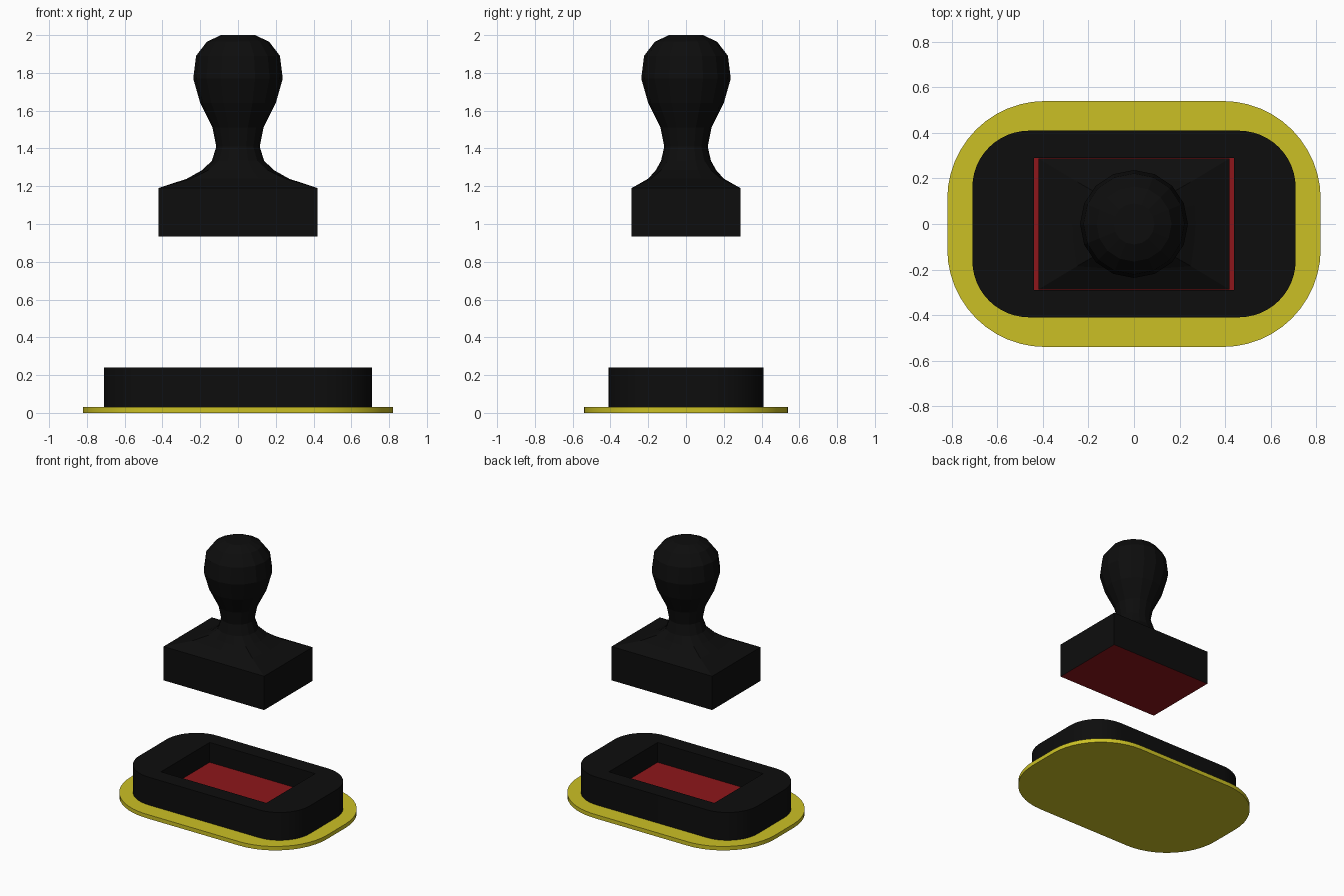
import bpy, bmesh
from math import pi, cos, sin

if "Cube" in bpy.data.objects:
    bpy.data.objects.remove(bpy.data.objects["Cube"])


def material(name, rgb):
    m = bpy.data.materials.new(name)
    m.diffuse_color = (*rgb, 1)
    m.use_nodes = True
    m.node_tree.nodes["Principled BSDF"].inputs["Base Color"].default_value = m.diffuse_color
    return m


black = material("black", (0.004, 0.004, 0.004))
yellow = material("yellow", (0.6, 0.53, 0.018))
red = material("red", (0.27, 0.008, 0.011))


def finish(name, bm, *mats):
    bmesh.ops.recalc_face_normals(bm, faces=bm.faces)
    me = bpy.data.meshes.new(name)
    bm.to_mesh(me)
    bm.free()
    ob = bpy.data.objects.new(name, me)
    bpy.context.collection.objects.link(ob)
    for m in mats:
        me.materials.append(m)
    return ob


def rounded_outline(hx, hy, r, n=12):
    pts = []
    for q, (sx, sy) in enumerate([(1, 1), (-1, 1), (-1, -1), (1, -1)]):
        for i in range(n + 1):
            a = (q + i / n) * pi / 2
            pts.append((sx * (hx - r) + r * cos(a), sy * (hy - r) + r * sin(a)))
    return pts


def slab(name, hx, hy, r, z0, z1, mat):
    bm = bmesh.new()
    f = bm.faces.new([bm.verts.new((x, y, z0)) for x, y in rounded_outline(hx, hy, r)])
    ext = bmesh.ops.extrude_face_region(bm, geom=[f], use_keep_orig=True)
    top = [v for v in ext["geom"] if isinstance(v, bmesh.types.BMVert)]
    bmesh.ops.translate(bm, verts=top, vec=(0, 0, z1 - z0))
    ob = finish(name, bm, mat)
    bpy.context.view_layer.objects.active = ob
    ob.select_set(True)
    bpy.ops.object.shade_smooth_by_angle()
    ob.select_set(False)
    return ob


def box(name, hx, hy, z0, z1, mat):
    bm = bmesh.new()
    bmesh.ops.create_cube(bm, size=2)
    for v in bm.verts:
        v.co = (v.co.x * hx, v.co.y * hy, z0 if v.co.z < 0 else z1)
    return finish(name, bm, mat)


# Base plate and ink tray with a rectangular well
slab("base_plate", 0.82, 0.54, 0.43, 0, 0.03, yellow)
tray = slab("ink_tray", 0.71, 0.41, 0.25, 0.03, 0.24, black)
cutter = box("well_cutter", 0.44, 0.29, 0.08, 0.4, black)
cutter.hide_render = True
cutter.hide_set(True)
cut = tray.modifiers.new("well", "BOOLEAN")
cut.object = cutter
cut.operation = "DIFFERENCE"
cut.solver = "EXACT"

# Ink pad at the bottom of the well
box("ink_pad", 0.44, 0.29, 0.075, 0.09, red)

# Stamp: rings of (z, half x, half y, squareness) lofted from block to knob
RINGS = [
    (0.935, 0.42, 0.288, 1), (1.19, 0.42, 0.288, 1), (1.24, 0.27, 0.2, 0.75),
    (1.285, 0.19, 0.16, 0.4), (1.335, 0.138, 0.132, 0.1), (1.41, 0.115, 0.115, 0),
    (1.51, 0.135, 0.135, 0), (1.64, 0.2, 0.2, 0), (1.77, 0.237, 0.237, 0),
    (1.89, 0.222, 0.222, 0), (1.965, 0.165, 0.165, 0), (2.0, 0.09, 0.09, 0),
]
N = 16
bm = bmesh.new()
loops = []
for z, hx, hy, sq in RINGS:
    ring = []
    for i in range(N):
        c, s = cos(2 * pi * i / N), sin(2 * pi * i / N)
        k = 1 - sq + sq / max(abs(c), abs(s))
        ring.append(bm.verts.new((hx * c * k, hy * s * k, z)))
    loops.append(ring)
for a, b in zip(loops, loops[1:]):
    for i in range(N):
        j = (i + 1) % N
        bm.faces.new((a[i], a[j], b[j], b[i]))
bm.faces.new(loops[-1])
bm.faces.new(loops[0][::-1]).material_index = 1  # inked underside
finish("stamp", bm, black, red)
